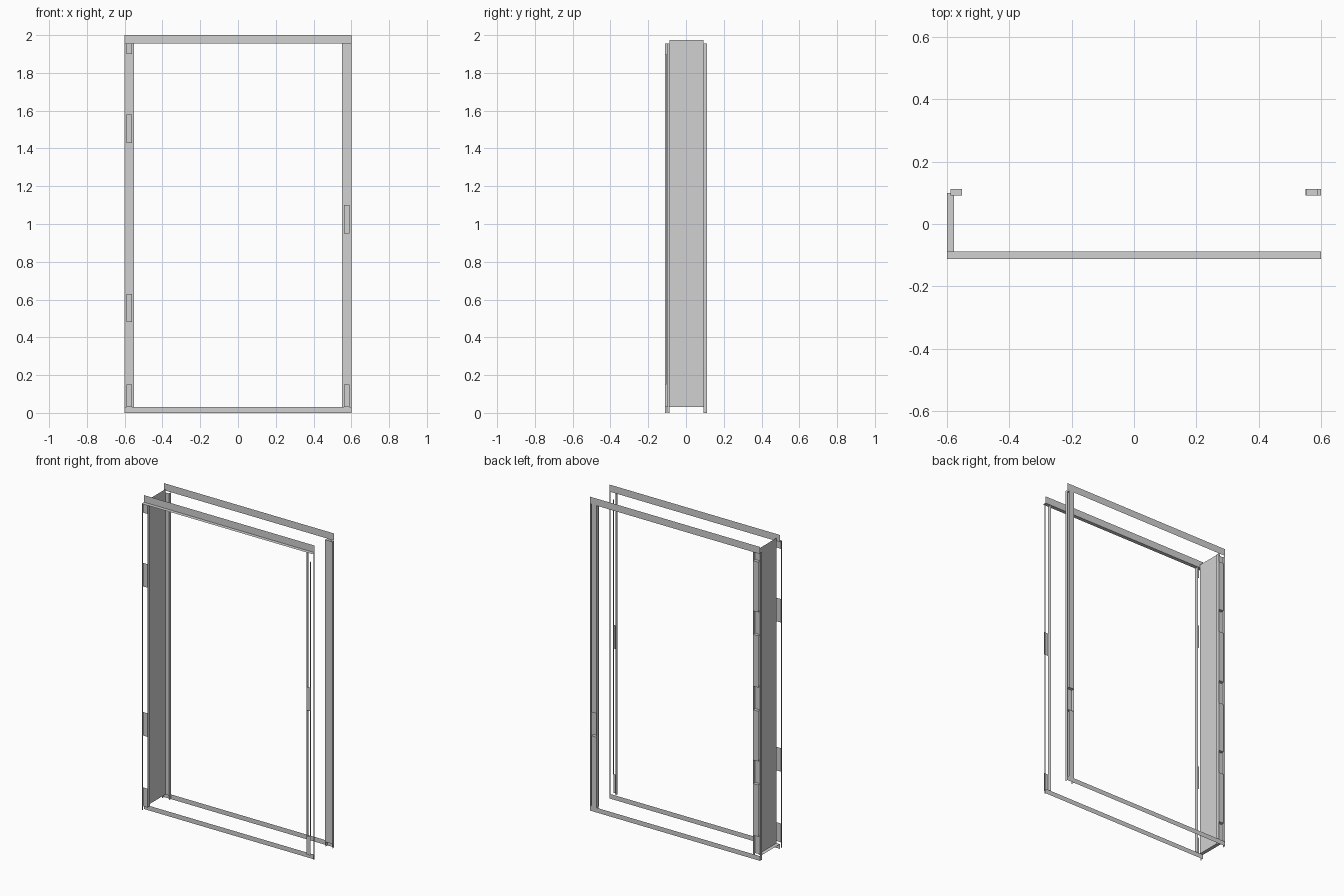
import bpy
import bmesh

cube = bpy.data.objects.get("Cube")
if cube:
    bpy.data.objects.remove(cube, do_unlink=True)

steel = bpy.data.materials.new("grey_steel")
steel.use_nodes = True
GREY = (0.64, 0.64, 0.64, 1)
steel.diffuse_color = GREY
steel.node_tree.nodes["Principled BSDF"].inputs["Base Color"].default_value = GREY


def sheet(name, x, y, z):
    """Flat sheet spanning two ranges; the third value is a single number."""
    ranges = [r if isinstance(r, tuple) else (r, r) for r in (x, y, z)]
    flat = [i for i, r in enumerate(ranges) if r[0] == r[1]][0]
    a, b = [i for i in range(3) if i != flat]
    bm = bmesh.new()
    corners = []
    for s, t in ((0, 0), (1, 0), (1, 1), (0, 1)):
        p = [r[0] for r in ranges]
        p[a], p[b] = ranges[a][s], ranges[b][t]
        corners.append(bm.verts.new(p))
    bm.faces.new(corners)
    mesh = bpy.data.meshes.new(name)
    bm.to_mesh(mesh)
    bm.free()
    mesh.materials.append(steel)
    obj = bpy.data.objects.new(name, mesh)
    bpy.context.collection.objects.link(obj)
    return obj


W = 0.6                    # half width
FRONT, INNER = -0.112, -0.088
BACK, REAR = 0.092, 0.112
SILL, HEAD, TOP = 0.03, 1.955, 2.0
full = (-W, W)

# Front frame: head strip with a folded ledge in front, and sill strip
sheet("front_head", full, INNER, (HEAD, TOP))
sheet("front_head_ledge", full, (FRONT, INNER), HEAD)
sheet("front_sill", full, INNER, (0, SILL))

# Back frame: head, sill and upright plates
sheet("back_head", full, REAR, (HEAD, TOP))
sheet("back_sill", full, REAR, (0, SILL))
sheet("back_left_upright", (0.55, W), BACK, (SILL, HEAD))
sheet("back_right_upright", (-W, -0.55), BACK, (SILL, HEAD))
sheet("back_left_foot", (0.55, W), (BACK, REAR), SILL)

# Folded upright edges on both sides
for side, sign in (("left", 1), ("right", -1)):
    sheet(f"front_{side}_inner_edge", sign * 0.56, (FRONT, INNER), (SILL, HEAD))
    sheet(f"back_{side}_inner_edge", sign * 0.552, (BACK, REAR), (0, HEAD))
    sheet(f"back_{side}_outer_edge", sign * W, (BACK, REAR), (0, HEAD))
sheet("front_right_outer_edge", -W, (FRONT, -0.102), (0, HEAD))
sheet("front_left_outer_edge", W, (-0.098, INNER), (0, HEAD))
sheet("front_left_rim", 0.587, (FRONT, -0.102), (0.15, 1.9))

# Small tabs on the front uprights
right_tabs = [(SILL, 0.15), (0.48, 0.63), (1.43, 1.58), (1.9, HEAD)]
left_tabs = [(SILL, 0.15), (0.95, 1.1)]
for i, z in enumerate(right_tabs):
    sheet(f"front_right_tab_{i}", (-0.59, -0.56), FRONT, z)
for i, z in enumerate(left_tabs):
    sheet(f"front_left_tab_{i}", (0.56, 0.59), FRONT, z)

# Long strips on the back uprights, with closed ends
right_strips = [(0.15, 0.48), (0.63, 0.95), (1.1, 1.43), (1.58, 1.9)]
left_strips = [(SILL, 0.48), (0.63, HEAD)]
for side, sign, strips in (("right", -1, right_strips), ("left", 1, left_strips)):
    x = tuple(sorted((sign * 0.552, sign * 0.588)))
    for i, z in enumerate(strips):
        sheet(f"back_{side}_strip_{i}", x, REAR, z)
        for end, height in zip(("lower", "upper"), z):
            sheet(f"back_{side}_strip_{i}_{end}_end", x, (BACK, REAR), height)

# Side panel with its lower flange
sheet("side_panel", -0.577, (INNER, BACK), (SILL, 1.975))
sheet("side_panel_flange", (-W, -0.577), (INNER, 0.1), SILL)
